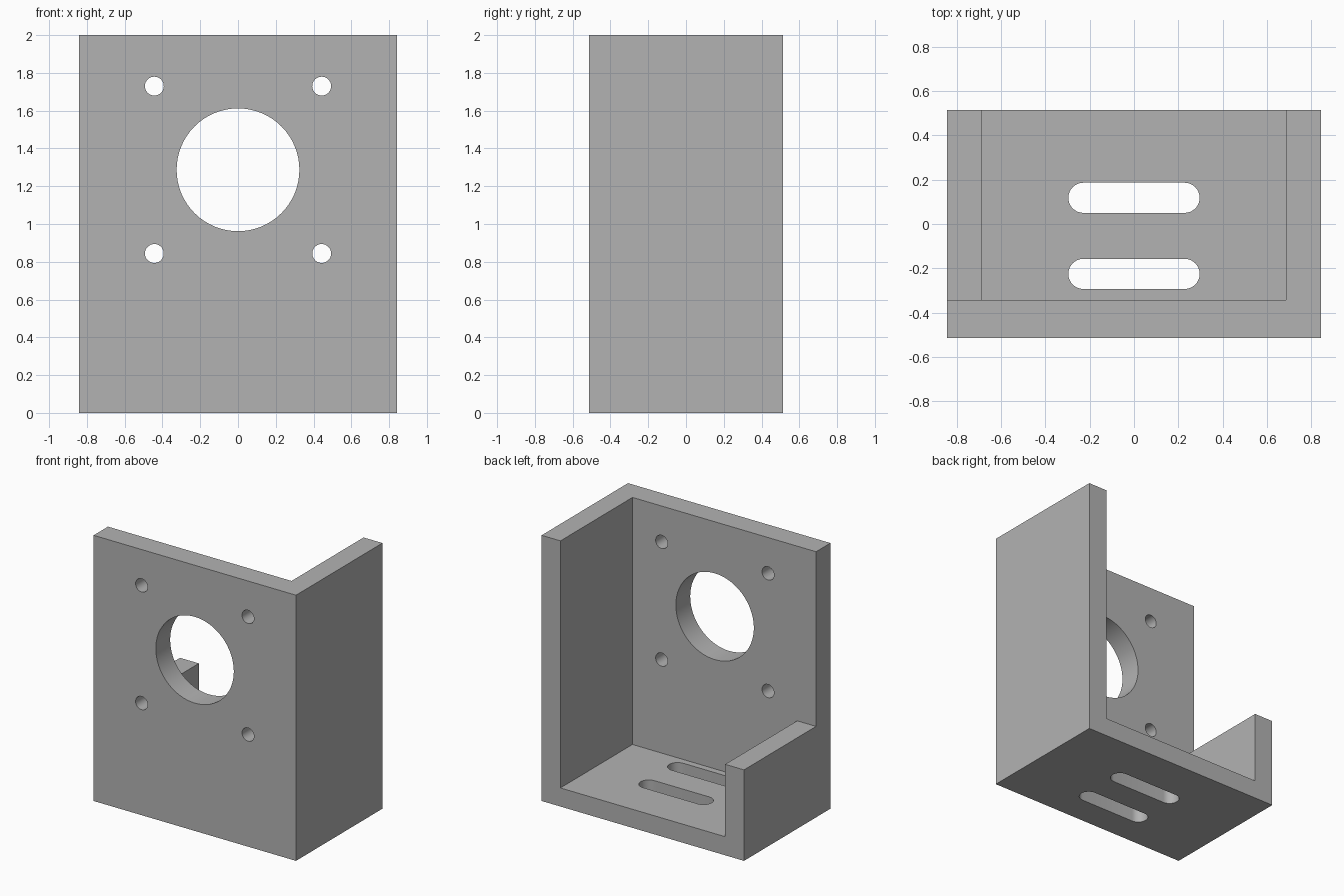
import bpy, bmesh
from math import pi, sin, cos

cube = bpy.data.objects.get("Cube")
if cube:
    bpy.data.objects.remove(cube, do_unlink=True)

HALF_X, HALF_Y, HEIGHT = 0.843, 0.514, 2.0
INNER_X, FRONT_Y = 0.686, -0.343      # inner faces of the walls
FLOOR, LOW_WALL = 0.14, 0.685         # floor thickness, short wall height
HOLE_Z, BOLT = 1.287, 0.443           # bore centre, bolt offset

grey = bpy.data.materials.new("plain_grey")
grey.use_nodes = True
grey.diffuse_color = (0.45, 0.45, 0.45, 1)
grey.node_tree.nodes["Principled BSDF"].inputs["Base Color"].default_value = (0.45, 0.45, 0.45, 1)


def prism(name, profile, axis, lo, hi):
    """Extrude a 2D profile (xz for axis y, xy for axis z) from lo to hi."""
    def place(p, t):
        return (p[0], t, p[1]) if axis == "y" else (p[0], p[1], t)
    bm = bmesh.new()
    a = [bm.verts.new(place(p, lo)) for p in profile]
    b = [bm.verts.new(place(p, hi)) for p in profile]
    bm.faces.new(a)
    bm.faces.new(b)
    for i in range(len(a)):
        j = (i + 1) % len(a)
        bm.faces.new((a[i], a[j], b[j], b[i]))
    bmesh.ops.recalc_face_normals(bm, faces=bm.faces)
    mesh = bpy.data.meshes.new(name)
    bm.to_mesh(mesh)
    bm.free()
    obj = bpy.data.objects.new(name, mesh)
    bpy.context.collection.objects.link(obj)
    return obj


def rounded(cx, cy, r, half_straight=0.0, n=32):
    """Circle, or a slot when half_straight is above zero."""
    pts = []
    for side, start in ((1, -pi / 2), (-1, pi / 2)):
        steps = n + 1 if half_straight else n
        for i in range(steps):
            t = start + pi * i / n
            pts.append((cx + side * half_straight + r * cos(t), cy + r * sin(t)))
    return pts


# Solid block
bracket = prism("motor_bracket",
                [(-HALF_X, 0), (HALF_X, 0), (HALF_X, HEIGHT), (-HALF_X, HEIGHT)],
                "y", -HALF_Y, HALF_Y)
bracket.data.materials.append(grey)

# Cavity open at the back and top, lowering one side wall
cutters = [prism("cavity_cutter",
                 [(-INNER_X, FLOOR), (INNER_X, FLOOR), (INNER_X, 2.2),
                  (-1, 2.2), (-1, LOW_WALL), (-INNER_X, LOW_WALL)],
                 "y", FRONT_Y, 0.7)]

# Central bore and four bolt holes in the front wall
cutters.append(prism("bore_cutter", rounded(0, HOLE_Z, 0.325), "y", -0.7, -0.2))
for sx in (-1, 1):
    for sz in (-1, 1):
        cutters.append(prism("bolt_cutter", rounded(sx * BOLT, HOLE_Z + sz * BOLT, 0.05, n=16),
                             "y", -0.7, -0.2))

# Two adjustment slots in the floor
for y in (0.118, -0.225):
    cutters.append(prism("slot_cutter", rounded(0, y, 0.068, 0.228, 16), "z", -0.2, 0.4))

# Cut the block and clear the helpers away
bpy.context.view_layer.objects.active = bracket
bracket.select_set(True)
for cutter in cutters:
    cutter.hide_render = True
    mod = bracket.modifiers.new("cut", "BOOLEAN")
    mod.operation = "DIFFERENCE"
    mod.solver = "EXACT"
    mod.object = cutter
    bpy.ops.object.modifier_apply(modifier=mod.name)
    bpy.data.objects.remove(cutter, do_unlink=True)

bpy.ops.object.shade_smooth_by_angle(angle=pi / 6)
